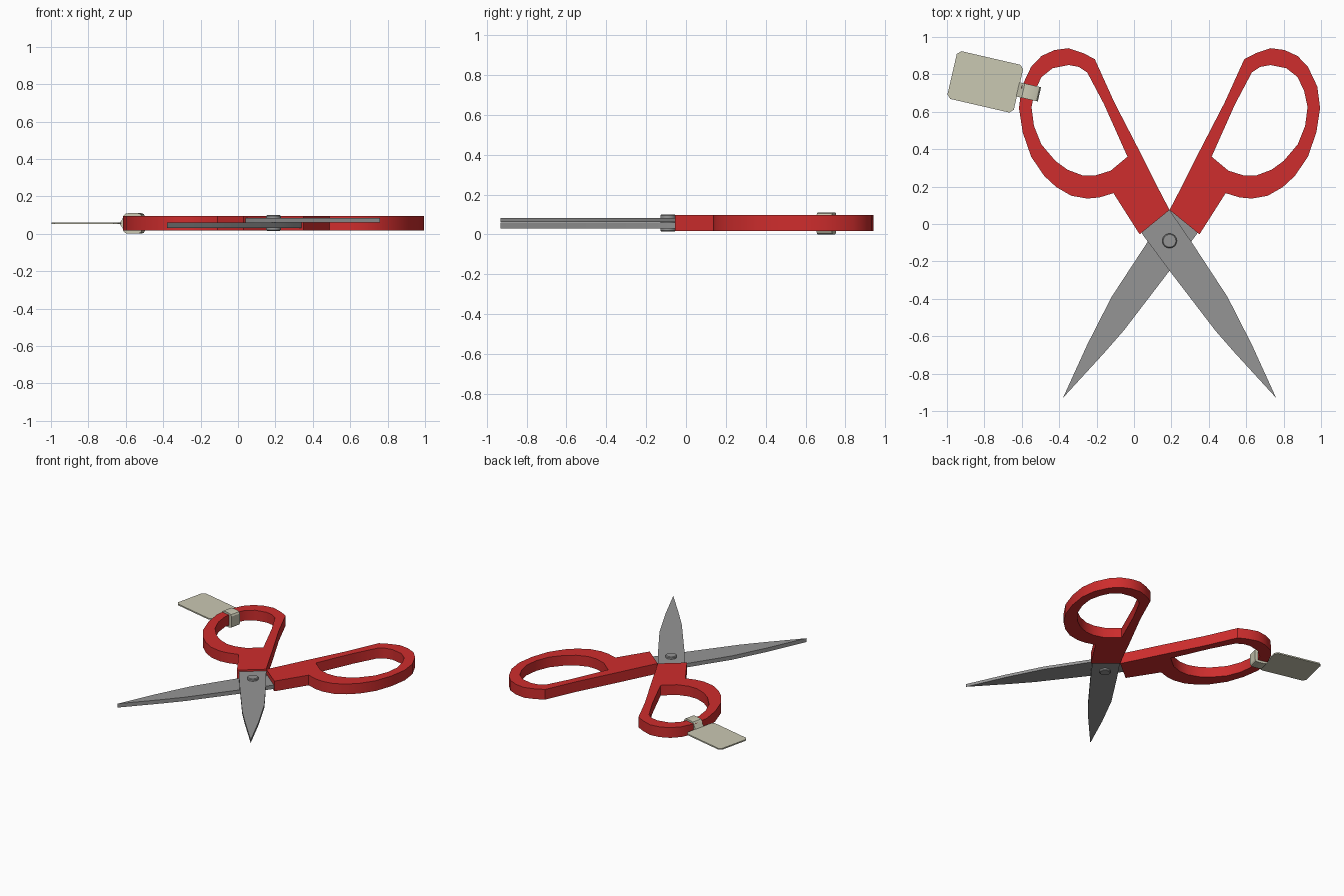
import bpy, bmesh, math
from mathutils import Matrix, Vector

if "Cube" in bpy.data.objects:
    bpy.data.objects.remove(bpy.data.objects["Cube"])

AXIS = 0.19  # mirror line of the two halves


def material(name, rgb):
    m = bpy.data.materials.new(name)
    m.diffuse_color = (*rgb, 1)
    m.use_nodes = True
    m.node_tree.nodes["Principled BSDF"].inputs["Base Color"].default_value = m.diffuse_color
    return m


RED = material("red plastic", (0.62, 0.026, 0.026))
STEEL = material("grey steel", (0.30, 0.30, 0.30))
CARD = material("cream card", (0.59, 0.58, 0.45))


def finish(bm, name, mat, matrix=None):
    """Turn a bmesh into a named object with sharp-edge smooth shading."""
    bmesh.ops.recalc_face_normals(bm, faces=bm.faces[:])
    mesh = bpy.data.meshes.new(name)
    bm.to_mesh(mesh)
    bm.free()
    mesh.materials.append(mat)
    ob = bpy.data.objects.new(name, mesh)
    bpy.context.collection.objects.link(ob)
    if matrix:
        ob.matrix_world = matrix
    bpy.ops.object.select_all(action='DESELECT')
    ob.select_set(True)
    bpy.context.view_layer.objects.active = ob
    bpy.ops.object.shade_smooth_by_angle(angle=math.radians(30))
    return ob


def plate(name, loops, z0, z1, mat, mirror=False, matrix=None):
    """Extrude an outline (plus optional hole loops) from z0 to z1."""
    bm = bmesh.new()
    for loop in loops:
        vs = [bm.verts.new((2 * AXIS - x if mirror else x, y, z0)) for x, y in loop]
        for i, v in enumerate(vs):
            bm.edges.new((v, vs[(i + 1) % len(vs)]))
    bmesh.ops.triangle_fill(bm, use_beauty=True, edges=bm.edges[:], normal=(0, 0, 1))
    ext = bmesh.ops.extrude_face_region(bm, geom=bm.faces[:], use_keep_orig=True)
    top = [g for g in ext["geom"] if isinstance(g, bmesh.types.BMVert)]
    bmesh.ops.translate(bm, verts=top, vec=(0, 0, z1 - z0))
    return finish(bm, name, mat, matrix)


# Handles: outline with a finger hole, mirrored for the left side
outer = [(.19, .075), (.35, -.055), (.49, .165), (.565, .142), (.63, .136), (.715, .151),
         (.795, .197), (.86, .257), (.93, .36), (.975, .49), (.995, .62), (.98, .735),
         (.93, .84), (.875, .898), (.805, .93), (.73, .94), (.655, .915), (.59, .882),
         (.485, .65), (.33, .35), (.25, .19)]
hole = [(.415, .36), (.505, .285), (.585, .26), (.655, .26), (.735, .29), (.80, .337),
        (.875, .425), (.915, .525), (.928, .625), (.91, .71), (.875, .785), (.815, .833),
        (.73, .85), (.675, .84), (.63, .81), (.54, .64)]
# Blade pointing right; its root sits in the left handle
blade = [(.165, .10), (.19, .075), (.31, -.10), (.50, -.39), (.63, -.645), (.76, -.93),
         (.54, -.69), (.435, -.57), (.19, -.25), (.045, -.055), (.035, -.03)]

plate("right_handle", [outer, hole], .017, .096, RED)
plate("left_handle", [outer, hole], .017, .096, RED, mirror=True)
plate("upper_blade", [blade], .061, .083, STEEL)
plate("lower_blade", [blade], .030, .060, STEEL, mirror=True)

# Pivot rivet with slightly chamfered ends
bm = bmesh.new()
bmesh.ops.create_cone(bm, cap_ends=True, segments=24, radius1=.039, radius2=.039, depth=.085)
rims = [e for e in bm.edges if abs(e.verts[0].co.z - e.verts[1].co.z) < 1e-5]
bmesh.ops.bevel(bm, geom=rims, offset=.005, segments=1, affect='EDGES')
finish(bm, "pivot_rivet", STEEL, Matrix.Translation((AXIS, -.09, .0575)))

# Price tag card with clipped corners, tilted
tilt = Matrix.Translation((-.795, .76, 0)) @ Matrix.Rotation(math.radians(-13), 4, 'Z')
a, b, c = .182, .131, .02
card = [(-a + c, -b), (a - c, -b), (a, -b + c), (a, b - c),
        (a - c, b), (-a + c, b), (-a, b - c), (-a, -b + c)]
plate("tag_card", [card], .051, .061, CARD, matrix=tilt)

# Band wrapping the handle rim: side profile swept across its width
half = [(.178, .005), (.19, .022), (.198, .042), (.208, .052), (.225, .055),
        (.275, .055), (.29, .05), (.297, .038)]
profile = half + [(u, -z) for u, z in reversed(half)]
bm = bmesh.new()
face = bm.faces.new([bm.verts.new((u, -.039, .055 + z)) for u, z in profile])
ext = bmesh.ops.extrude_face_region(bm, geom=[face], use_keep_orig=True)
bmesh.ops.translate(bm, vec=Vector((0, .078, 0)),
                    verts=[g for g in ext["geom"] if isinstance(g, bmesh.types.BMVert)])
finish(bm, "tag_band", CARD, tilt)
